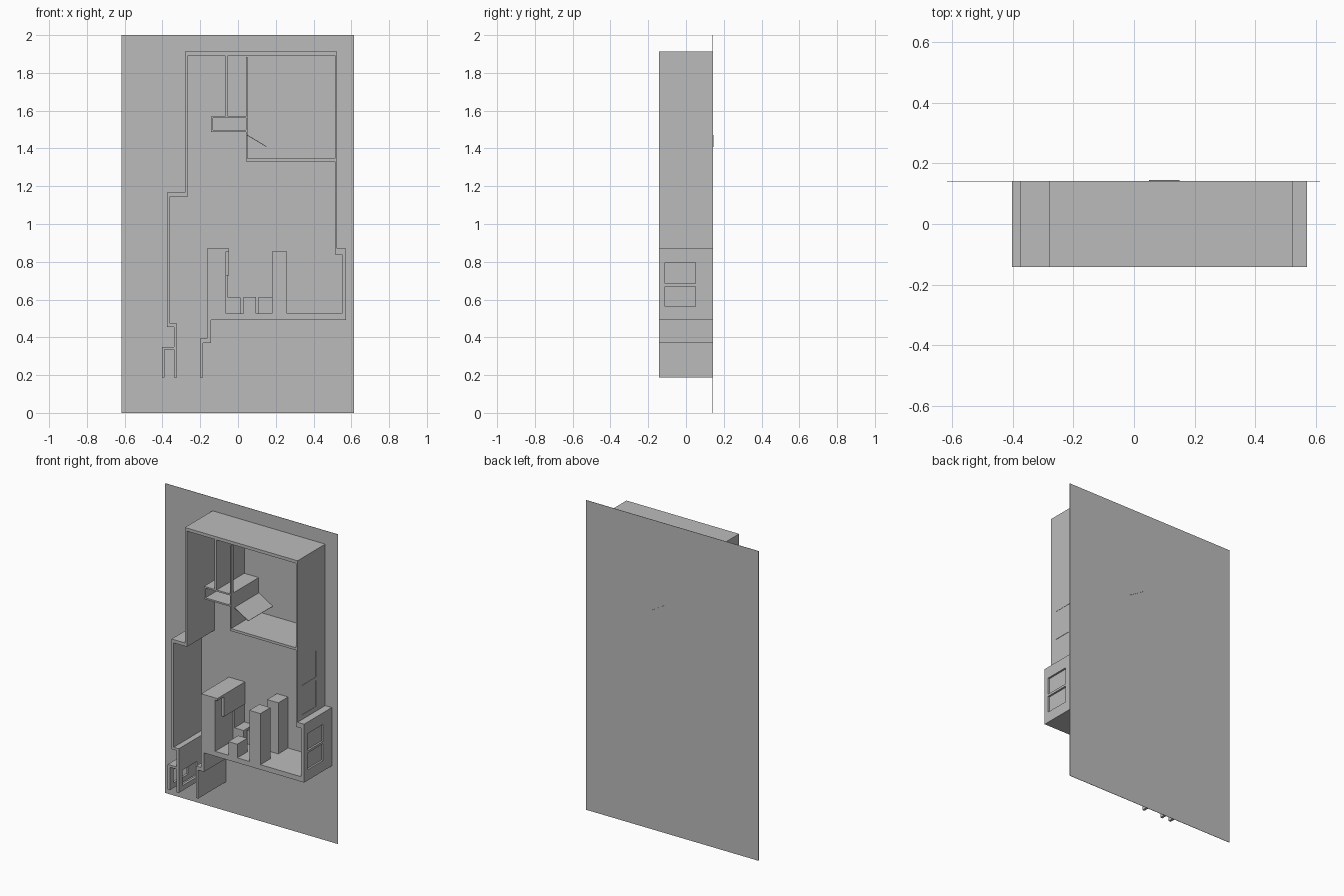
import bpy
import bmesh
from mathutils import Matrix, Vector

cube = bpy.data.objects.get("Cube")
if cube:
    bpy.data.objects.remove(cube, do_unlink=True)

GREY = (0.5, 0.5, 0.5, 1)
mat = bpy.data.materials.new("plain grey")
mat.use_nodes = True
mat.diffuse_color = GREY
mat.node_tree.nodes["Principled BSDF"].inputs["Base Color"].default_value = GREY

FRONT, BACK = -0.142, 0.142


def build(name, boxes):
    """One object from boxes given as (x0, x1, z0, z1[, y0, y1])."""
    bm = bmesh.new()
    for b in boxes:
        x0, x1, z0, z1 = b[:4]
        y0, y1 = b[4:] if len(b) > 4 else (FRONT, BACK)
        m = Matrix.Translation(((x0 + x1) / 2, (y0 + y1) / 2, (z0 + z1) / 2))
        m = m @ Matrix.Diagonal((x1 - x0, y1 - y0, z1 - z0, 1))
        bmesh.ops.create_cube(bm, size=1, matrix=m)
    mesh = bpy.data.meshes.new(name)
    bm.to_mesh(mesh)
    bm.free()
    mesh.materials.append(mat)
    ob = bpy.data.objects.new(name, mesh)
    bpy.context.collection.objects.link(ob)
    return ob


def window_wall(name, x0, x1, z0, z1, y0, y1, openings, recess=None):
    """Side wall with openings (low, high); panes when a recess is given."""
    boxes = [(x0, x1, z0, z1, FRONT, y0), (x0, x1, z0, z1, y1, BACK)]
    low = z0
    for a, b in openings:
        boxes.append((x0, x1, low, a, y0, y1))
        if recess:
            boxes.append((x0, x1 - recess, a, b, y0, y1))
        low = b
    boxes.append((x0, x1, low, z1, y0, y1))
    return build(name, boxes)


# Base sheet
build("base_sheet", [(-0.618, 0.615, 0, 2, BACK - 0.002, BACK)])

# Outer walls
build("top_wall", [(-0.28, 0.525, 1.893, 1.913)])
build("left_wall", [
    (-0.28, -0.265, 1.146, 1.893), (-0.376, -0.28, 1.146, 1.167),
    (-0.376, -0.36, 0.456, 1.146), (-0.36, -0.323, 0.456, 0.472)])
build("bay_walls", [(0.513, 0.572, 0.838, 0.87), (-0.164, 0.572, 0.493, 0.525)])

# Right walls with glazed windows
window_wall("upper_right_wall", 0.513, 0.525, 0.87, 1.893, -0.095, 0.045,
            [(0.9, 1.07), (1.09, 1.26)], 0.002)
window_wall("bay_window_wall", 0.55, 0.572, 0.525, 0.838, -0.11, 0.05,
            [(0.562, 0.67), (0.685, 0.795)], 0.012)

# Entrance at the bottom
window_wall("entry_inner_wall", -0.339, -0.323, 0.187, 0.456, -0.105, 0.045, [(0.22, 0.32)])
window_wall("entry_outer_wall", -0.403, -0.388, 0.187, 0.335, -0.105, 0.045, [(0.22, 0.305)])
build("entry_cross_wall", [(-0.403, -0.339, 0.335, 0.35)])
build("entry_right_wall", [
    (-0.2, -0.185, 0.187, 0.393), (-0.185, -0.143, 0.371, 0.393),
    (-0.164, -0.143, 0.393, 0.493)])

# Partitions of the upper rooms
build("upper_partitions", [
    (-0.069, -0.053, 1.57, 1.893), (0.042, 0.05, 1.332, 1.57),
    (0.042, 0.05, 1.57, 1.883, FRONT, -0.118), (0.05, 0.513, 1.332, 1.348)])
build("closet", [
    (-0.143, 0.042, 1.56, 1.57), (-0.143, 0.042, 1.488, 1.498),
    (-0.143, -0.133, 1.498, 1.56)])

# Slanted panel
panel = build("slanted_panel", [(0, 0.116, -0.002, 0.002, -0.108, 0.145)])
panel.data.transform(Matrix.Rotation(0.54, 4, "Y"))
panel.data.transform(Matrix.Translation(Vector((0.05, 0, 1.47))))

# Tall block with its cap and recessed side strip
build("tall_block", [
    (-0.164, -0.064, 0.525, 0.855), (-0.164, -0.048, 0.855, 0.87),
    (-0.064, -0.048, 0.727, 0.855, -0.075, BACK),
    (-0.064, -0.053, 0.61, 0.727, 0.04, BACK)])

# Cabinets: one row near the sheet, another near the front
build("rear_cabinets", [
    (x0, x1, 0.525, z1, 0.04, BACK)
    for x0, x1, z1 in ((-0.064, 0.012, 0.61), (0.105, 0.18, 0.61), (0.18, 0.26, 0.855))])
build("stove", [(0.03, 0.095, 0.525, 0.613, 0.05, BACK)])
build("front_cabinets", [
    (x0, x1, 0.525, z1, FRONT, -0.04)
    for x0, x1, z1 in ((0.03, 0.095, 0.613), (0.18, 0.26, 0.855))])
